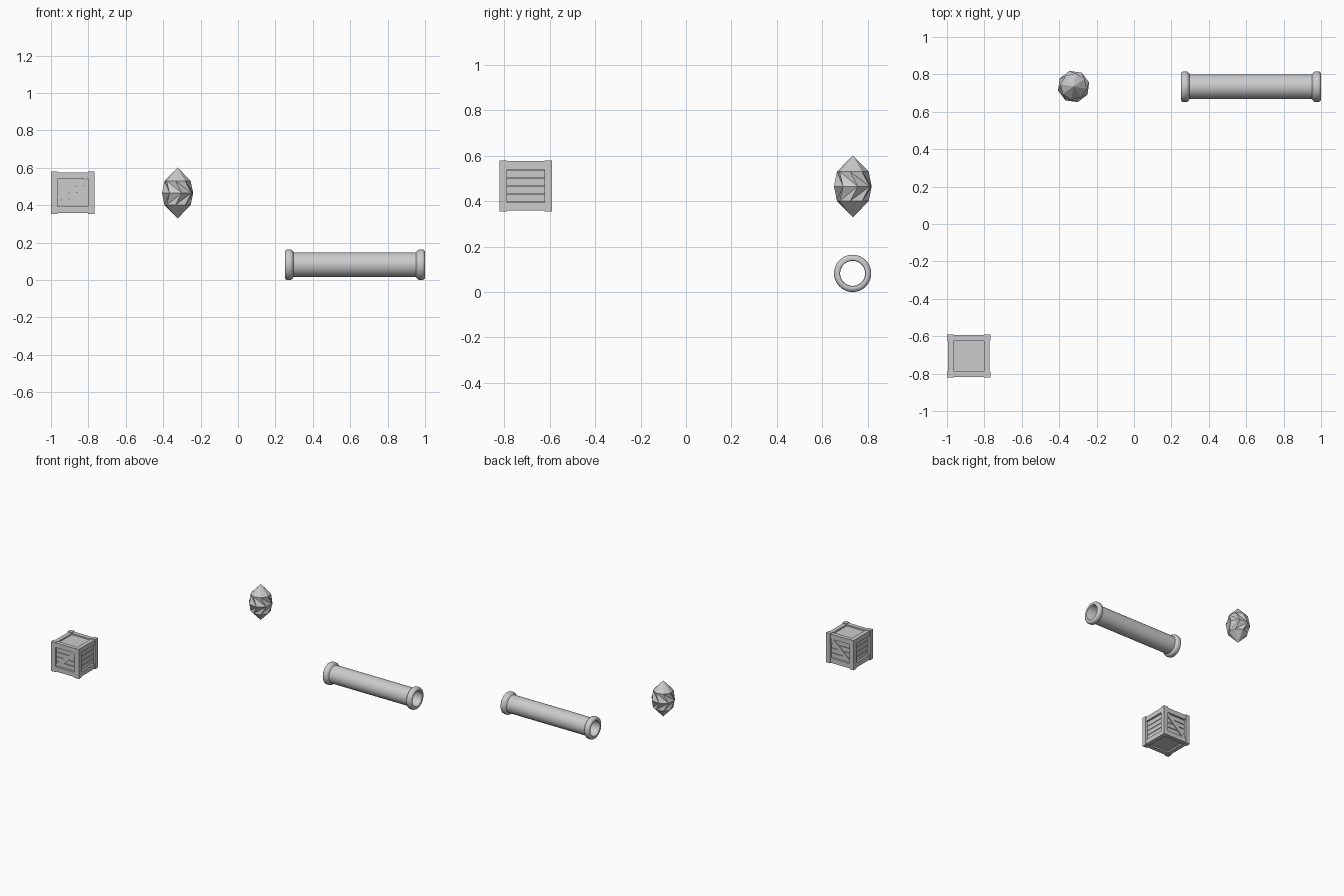
import bpy, bmesh, math
from mathutils import Matrix, Vector

if "Cube" in bpy.data.objects:
    bpy.data.objects.remove(bpy.data.objects["Cube"])


def make_object(name, bm, smooth=False):
    bmesh.ops.recalc_face_normals(bm, faces=bm.faces)
    mesh = bpy.data.meshes.new(name)
    bm.to_mesh(mesh)
    bm.free()
    ob = bpy.data.objects.new(name, mesh)
    bpy.context.collection.objects.link(ob)
    if smooth:
        bpy.context.view_layer.objects.active = ob
        ob.select_set(True)
        bpy.ops.object.shade_smooth_by_angle(angle=math.radians(40))
        ob.select_set(False)
    return ob


CRATE = Vector((-0.883, -0.706, 0.467))


def box(name, center, size, rot_y=0.0):
    bm = bmesh.new()
    m = (Matrix.Translation(CRATE + Vector(center)) @ Matrix.Rotation(rot_y, 4, 'Y')
         @ Matrix.Diagonal((*size, 1)))
    bmesh.ops.create_cube(bm, size=1, matrix=m)
    return make_object(name, bm)


# Crate: inner core, with the recessed top and bottom panels
box("crate_core", (0, 0, 0), (0.184, 0.184, 0.196))

# Crate: corner posts
P, H = 0.034, 0.116
for sx in (-1, 1):
    for sy in (-1, 1):
        box("crate_post", (sx * (H - P / 2), sy * (H - P / 2), 0), (P, P, 0.226))

# Crate: top and bottom rails on all four sides
for s in (-1, 1):
    for sz in (-1, 1):
        z = sz * (0.109 - 0.018)
        box("crate_rail_x", (0, s * 0.096, z), (0.17, 0.031, 0.036))
        box("crate_rail_y", (s * 0.096, 0, z), (0.031, 0.17, 0.036))

# Crate: four side planks per face, with narrow gaps
for s in (-1, 1):
    for k in range(4):
        z = (k - 1.5) * 0.036
        box("crate_plank_x", (0, s * 0.094, z), (0.17, 0.012, 0.032))
        box("crate_plank_y", (s * 0.094, 0, z), (0.012, 0.17, 0.032))

# Crate: diagonal braces on front and back
for s in (-1, 1):
    box("crate_brace", (0, s * 0.0985, 0), (0.205, 0.016, 0.028),
        -math.atan2(0.145, 0.164))

# Pipe: closed profile (distance from middle, radius) turned around the x axis
half = [(0.327, 0.066), (0.332, 0.073), (0.337, 0.079), (0.344, 0.082),
        (0.361, 0.082), (0.369, 0.079), (0.374, 0.072), (0.375, 0.064),
        (0.373, 0.057), (0.369, 0.055)]
profile = [(-x, r) for x, r in reversed(half)] + half
bm = bmesh.new()
N = 40
rings = []
for i in range(N):
    a = math.tau * i / N
    rings.append([bm.verts.new((0.625 + x, 0.734 + r * math.cos(a), 0.082 + r * math.sin(a)))
                  for x, r in profile])
for i in range(N):
    a, b = rings[i], rings[(i + 1) % N]
    for j in range(len(profile)):
        k = (j + 1) % len(profile)
        bm.faces.new((a[j], a[k], b[k], b[j]))
make_object("pipe", bm, smooth=True)

# Crystal: eight-sided, twisted one way and back, pointed at both ends
bm = bmesh.new()
GX, GY, S = -0.323, 0.735, 8


def ring(r, z, deg):
    return [bm.verts.new((GX + r * math.cos(math.radians(deg + 45 * i)),
                          GY + r * math.sin(math.radians(deg + 45 * i)), z))
            for i in range(S)]


top = bm.verts.new((GX, GY, 0.602))
bottom = bm.verts.new((GX, GY, 0.329))
upper, middle, lower = ring(0.071, 0.53, -10), ring(0.086, 0.465, 15), ring(0.071, 0.40, -10)
for i in range(S):
    n, n2 = (i + 1) % S, (i + 2) % S
    for tip, r in ((top, upper), (bottom, lower)):
        bm.faces.new((tip, r[i], r[n]))
        # twisted band split along its inward fold
        bm.faces.new((r[i], middle[i], middle[n]))
        bm.faces.new((r[i], middle[n], r[n]))
make_object("crystal", bm)
